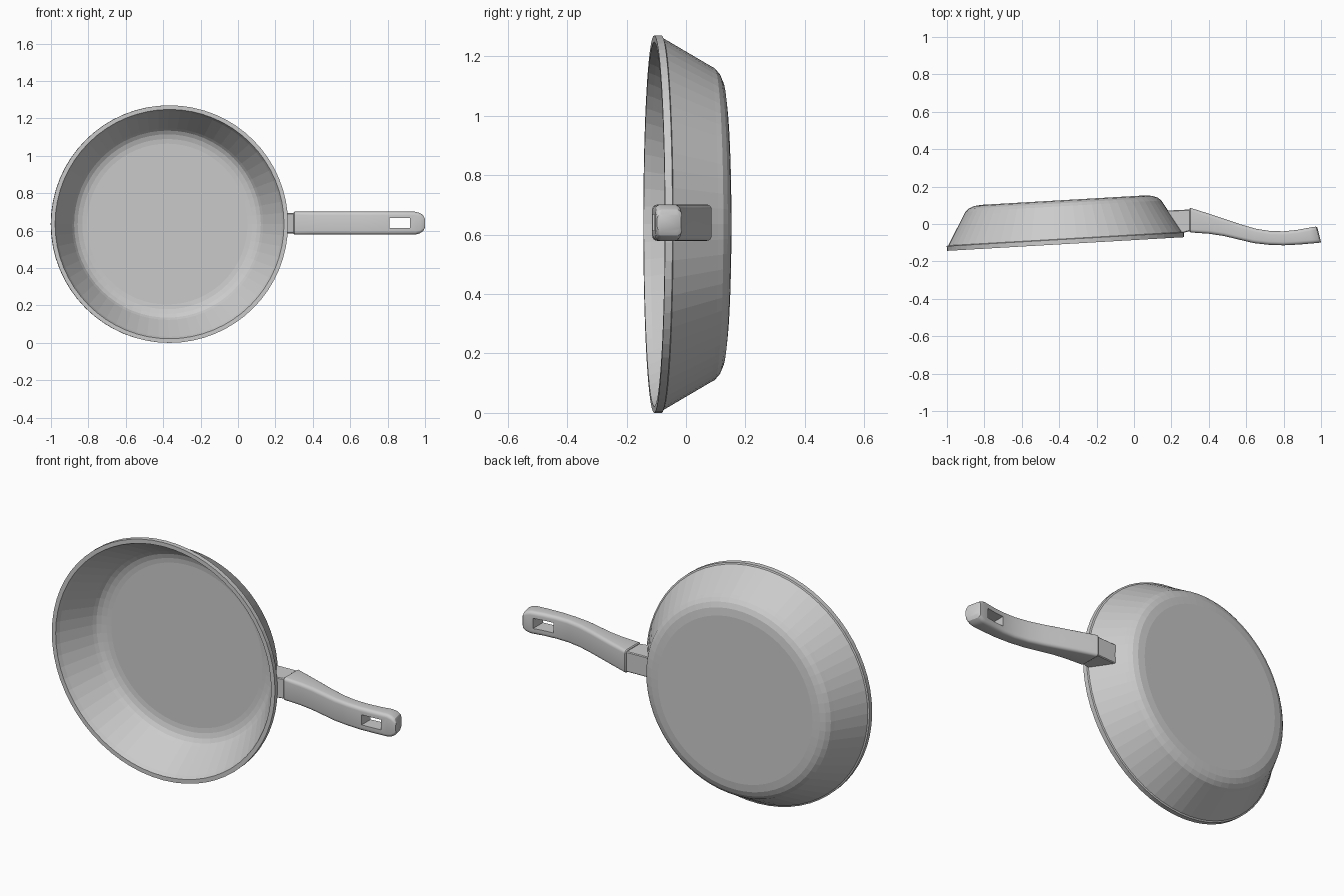
import bpy, bmesh, math
from mathutils import Vector

if "Cube" in bpy.data.objects:
    bpy.data.objects.remove(bpy.data.objects["Cube"])

TILT = math.radians(3.3)
RIM = Vector((-0.366, -0.107, 0.635))   # centre of the pan opening
HZ = 0.64                               # height of the handle axis


def finish(name, bm):
    bmesh.ops.recalc_face_normals(bm, faces=bm.faces)
    me = bpy.data.meshes.new(name)
    bm.to_mesh(me)
    bm.free()
    ob = bpy.data.objects.new(name, me)
    bpy.context.collection.objects.link(ob)
    return ob


def skin(name, rings):
    """Join rings of points with quads and cap both ends."""
    bm = bmesh.new()
    vs = [[bm.verts.new(p) for p in r] for r in rings]
    n = len(vs[0])
    for a, b in zip(vs, vs[1:]):
        for i in range(n):
            j = (i + 1) % n
            bm.faces.new((a[i], a[j], b[j], b[i]))
    bm.faces.new(vs[0][::-1])
    bm.faces.new(vs[-1])
    return finish(name, bm)


def section(xlo, ylo, xhi, yhi, half, rad, steps=4):
    """Rounded rectangle across the handle; xlo/xhi let it lean."""
    pts = []
    h = yhi - ylo
    for k, (sy, sz) in enumerate([(1, 1), (0, 1), (0, -1), (1, -1)]):
        cy = yhi - rad if sy else ylo + rad
        cz = sz * (half - rad)
        for s in range(steps + 1):
            a = math.pi / 2 * (k + s / steps)
            y, z = cy + rad * math.cos(a), cz + rad * math.sin(a)
            t = (y - ylo) / h
            pts.append((xlo + (xhi - xlo) * t, y, HZ + z))
    return pts


# Pan: (radius, depth) profile from inside floor, over the rim, to the base
profile = [(0.43, 0.216), (0.455, 0.213), (0.48, 0.205), (0.50, 0.192), (0.512, 0.176),
           (0.603, 0.022), (0.613, 0.0), (0.635, 0.0), (0.635, 0.025), (0.627, 0.028),
           (0.535, 0.185), (0.525, 0.203), (0.506, 0.219), (0.48, 0.230), (0.44, 0.235)]
ex = Vector((math.cos(TILT), math.sin(TILT), 0))
ax = Vector((-math.sin(TILT), math.cos(TILT), 0))
ez = Vector((0, 0, 1))
N = 64
skin("pan_body", [[RIM + ax * d + (ex * math.cos(2 * math.pi * i / N)
                                   + ez * math.sin(2 * math.pi * i / N)) * r
                   for i in range(N)] for r, d in profile])

# Bracket between pan wall and handle
skin("handle_bracket", [section(0.245, -0.052, 0.177, 0.072, 0.054, 0.004, 1),
                        section(0.31, -0.035, 0.31, 0.078, 0.054, 0.004, 1)])

# Curved grip: x, front y, x, back y, half height, corner radius
grip = [(0.297, -0.040, 0.297, 0.082, 0.057, 0.012),
        (0.302, -0.045, 0.302, 0.086, 0.061, 0.016),
        (0.40, -0.052, 0.41, 0.052, 0.061, 0.018),
        (0.48, -0.064, 0.49, 0.025, 0.061, 0.018),
        (0.56, -0.083, 0.57, -0.002, 0.061, 0.018),
        (0.64, -0.102, 0.65, -0.025, 0.061, 0.018),
        (0.72, -0.111, 0.73, -0.038, 0.061, 0.018),
        (0.80, -0.114, 0.80, -0.039, 0.061, 0.018),
        (0.88, -0.110, 0.87, -0.032, 0.061, 0.018),
        (0.95, -0.104, 0.935, -0.020, 0.061, 0.018),
        (0.975, -0.102, 0.957, -0.016, 0.055, 0.018),
        (0.992, -0.100, 0.973, -0.014, 0.044, 0.018),
        (1.0, -0.097, 0.981, -0.020, 0.028, 0.014)]
handle = skin("handle_grip", [section(*g) for g in grip])

# Hanging slot cut through the grip
bm = bmesh.new()
bmesh.ops.create_cube(bm, size=1)
for v in bm.verts:
    v.co = (0.865 + v.co.x * 0.11, -0.07 + v.co.y * 0.4, HZ + v.co.z * 0.054)
cutter = finish("slot_cutter", bm)
cutter.hide_render = True
cutter.hide_set(True)
cut = handle.modifiers.new("slot", 'BOOLEAN')
cut.object = cutter
cut.operation = 'DIFFERENCE'
cut.solver = 'EXACT'
bpy.context.view_layer.objects.active = handle
handle.select_set(True)
bpy.ops.object.modifier_apply(modifier="slot")
bpy.data.objects.remove(cutter)
bpy.ops.object.shade_smooth_by_angle(angle=math.radians(30))
